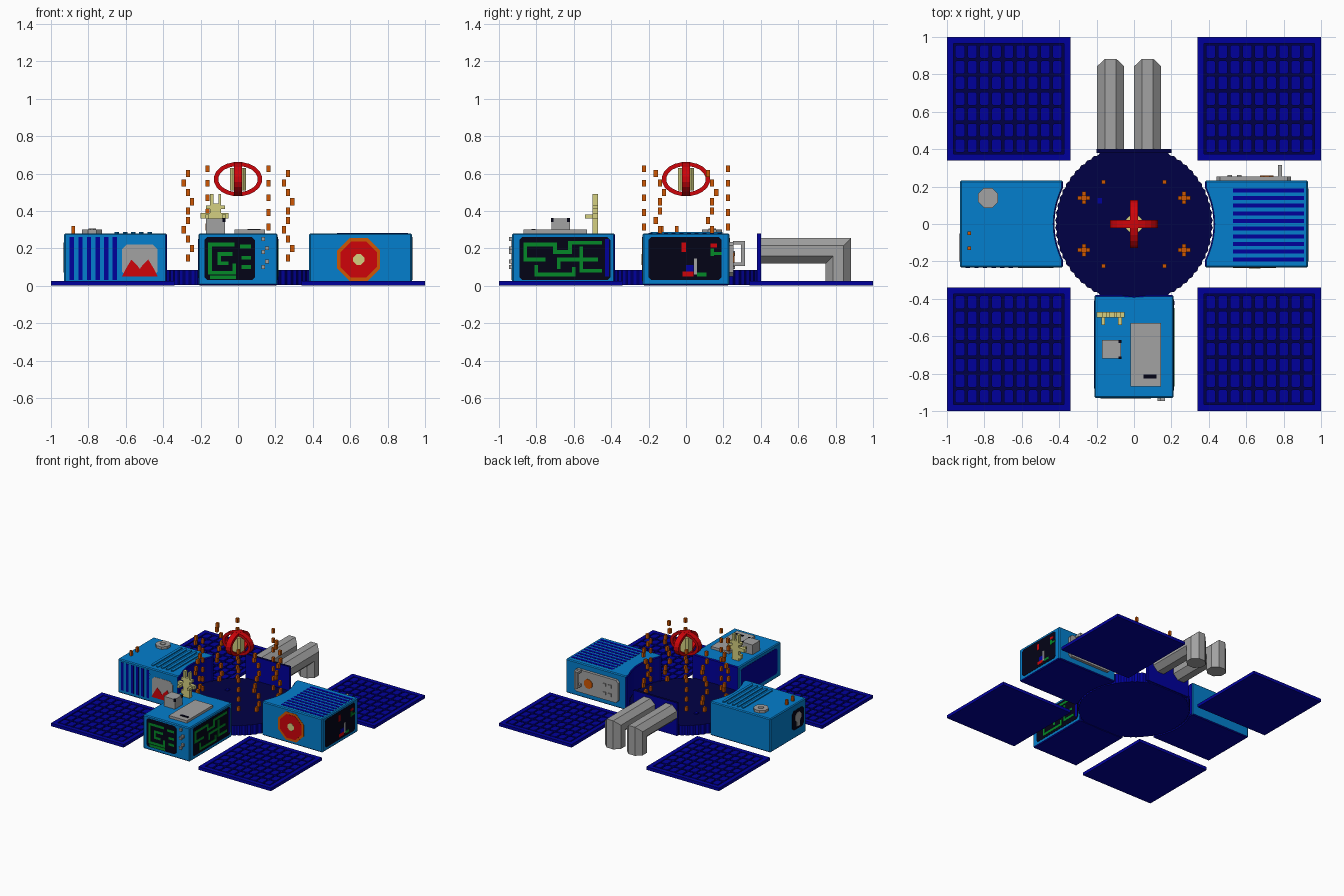
import bpy, bmesh, math
from mathutils import Vector

if "Cube" in bpy.data.objects:
    bpy.data.objects.remove(bpy.data.objects["Cube"])


def material(name, *rgb):
    m = bpy.data.materials.new(name)
    m.use_nodes = True
    m.diffuse_color = (*rgb, 1)
    m.node_tree.nodes["Principled BSDF"].inputs["Base Color"].default_value = (*rgb, 1)
    return m


SKY = material("light blue", .001, .21, .61)
BLUE = material("deep blue", 0, 0, .33)
NAVY = material("navy", 0, 0, .06)
GRAY = material("gray", .36, .36, .36)
RED = material("red", .62, .001, .003)
ORANGE = material("orange", .62, .095, .001)
TAN = material("tan", .66, .63, .22)
GREEN = material("green", .001, .25, .02)
BLACK = material("black", .001, .001, .008)


def finish(name, bm, *mats, rule=None):
    bmesh.ops.recalc_face_normals(bm, faces=bm.faces)
    if rule:
        for f in bm.faces:
            f.material_index = rule(f)
    mesh = bpy.data.meshes.new(name)
    bm.to_mesh(mesh)
    bm.free()
    for m in mats:
        mesh.materials.append(m)
    ob = bpy.data.objects.new(name, mesh)
    bpy.context.collection.objects.link(ob)
    return ob


def prism(name, axis, a, b, polys, *mats, rule=None):
    """Extrude 2D outlines along an axis between a and b."""
    place = {"x": lambda u, v, t: (t, u, v), "y": lambda u, v, t: (u, t, v),
             "z": lambda u, v, t: (u, v, t)}[axis]
    bm = bmesh.new()
    for poly in polys:
        low = [bm.verts.new(place(u, v, a)) for u, v in poly]
        high = [bm.verts.new(place(u, v, b)) for u, v in poly]
        bm.faces.new(low)
        bm.faces.new(high)
        n = len(poly)
        for i in range(n):
            j = (i + 1) % n
            bm.faces.new((low[i], low[j], high[j], high[i]))
    return finish(name, bm, *mats, rule=rule)


def rect(u0, u1, v0, v1, c=0):
    """Rectangle outline, with cut corners when c is given."""
    if not c:
        return [(u0, v0), (u1, v0), (u1, v1), (u0, v1)]
    return [(u0 + c, v0), (u1 - c, v0), (u1, v0 + c), (u1, v1 - c),
            (u1 - c, v1), (u0 + c, v1), (u0, v1 - c), (u0, v0 + c)]


def ngon(u, v, ru, rv, n=8):
    return [(u + ru * math.cos(math.tau * (i + .5) / n),
             v + rv * math.sin(math.tau * (i + .5) / n)) for i in range(n)]


def strokes(segs, w=.01):
    return [rect(min(a, c) - w, max(a, c) + w, min(b, d) - w, max(b, d) + w)
            for a, b, c, d in segs]


def box(name, x0, x1, y0, y1, z0, z1, *mats, rule=None):
    return prism(name, "z", z0, z1, [rect(x0, x1, y0, y1)], *mats, rule=rule)


def faces_up(f):
    return int(f.normal.z > .5)


# Four solar panels: blue tray with navy floor, raised blue frame and cells
for sx, sn in ((-1, "right"), (1, "left")):
    for sy, yn in ((-1, "front"), (1, "back")):
        tag = f"solar_panel_{yn}_{sn}"
        cx, cy, h = .67 * sx, .67 * sy, .33
        box(tag + "_tray", cx - h, cx + h, cy - h, cy + h, 0, .006, BLUE, NAVY, rule=faces_up)
        t = .035
        polys = [rect(cx - h, cx - h + t, cy - h, cy + h), rect(cx + h - t, cx + h, cy - h, cy + h),
                 rect(cx - h + t, cx + h - t, cy - h, cy - h + t),
                 rect(cx - h + t, cx + h - t, cy + h - t, cy + h)]
        for i in range(9):
            for j in range(7):
                u, v = cx + (i - 4) * .065, cy + (j - 3) * .084
                polys.append(rect(u - .026, u + .026, v - .036, v + .036, .009))
        prism(tag + "_cells", "z", .006, .025, polys, BLUE)

# Ribbed central disc with navy deck, flattened at front and back
rim = []
for i in range(128):
    r = .422 if i % 2 else .414
    a = math.tau * i / 128
    rim.append((r * math.cos(a), max(-.385, min(.39, r * math.sin(a)))))
prism("central_deck", "z", .004, .085, [rim], BLUE, NAVY, rule=faces_up)
box("deck_light", -.195, -.17, .11, .14, .085, .093, BLUE)
box("pipe_wall", -.2, .2, .38, .4, .01, .28, BLUE, NAVY, rule=faces_up)


# Three cabin modules with blue undersides and inner walls following the disc
def module(name, direction, half, radius):
    d = Vector(direction)
    side = Vector((-d.y, d.x))
    outline = [(.93, -half), (.93, half)]
    for i in range(13):
        t = half * (1 - i / 6)
        outline.append((max(.38, math.sqrt(radius ** 2 - t * t)), t))
    pts = [tuple(d * u + side * v) for u, v in outline]
    ob = prism(name, "z", .002, .28, [pts], SKY, BLUE, rule=lambda f: int(
        f.normal.z < -.5 or f.normal.xy.dot(d) < -.3))
    mod = ob.modifiers.new("soft_edges", "BEVEL")
    mod.width, mod.segments, mod.angle_limit = .007, 1, math.radians(50)


module("front_module", (0, -1), .212, .385)
module("left_module", (1, 0), .232, .425)
module("right_module", (-1, 0), .232, .425)

# Front module: screens with circuits
prism("front_screen", "y", -.932, -.93, [rect(-.18, .09, .03, .26, .015)], BLACK)
prism("front_circuit", "y", -.934, -.932, strokes([
    (-.15, .22, -.03, .22), (-.15, .22, -.15, .07), (-.15, .07, -.02, .07), (-.02, .07, -.02, .11),
    (-.1, .12, -.1, .17), (-.1, .17, -.04, .17), (-.1, .12, -.06, .12), (-.14, .045, -.02, .045),
    (.02, .21, .06, .21), (.03, .15, .06, .15), (.03, .1, .06, .1)]), GREEN)
prism("side_screen", "x", .212, .214, [rect(-.89, -.405, .03, .26, .015)], BLACK)
prism("side_circuit", "x", .214, .216, strokes([
    (-.86, .22, -.7, .22), (-.86, .22, -.86, .14), (-.86, .14, -.76, .14), (-.8, .06, -.6, .06),
    (-.8, .06, -.8, .1), (-.7, .22, -.7, .18), (-.7, .18, -.62, .18), (-.62, .18, -.62, .23),
    (-.62, .23, -.46, .23), (-.68, .1, -.68, .14), (-.68, .14, -.48, .14), (-.56, .08, -.56, .2),
    (-.56, .08, -.46, .08), (-.6, .06, -.6, .09)]), GREEN)
prism("side_screen_strip", "x", .214, .216, [rect(-.432, -.412, .05, .25)], BLUE)
prism("side_blue_panel", "x", -.214, -.212, [rect(-.88, -.41, .04, .25, .015)], BLUE)
knobs = [rect(u - .01, u + .01, z - .01, z + .01)
         for u, z in ((.135, .25), (.135, .1), (.135, .18), (.155, .2), (.155, .13))]
prism("front_knobs", "y", -.947, -.93, knobs, GRAY)

# Front module roof equipment
box("roof_hatch", -.02, .145, -.87, -.53, .28, .3, GRAY)
box("hatch_slot", .05, .12, -.825, -.805, .3, .304, BLACK)
box("roof_unit", -.17, -.07, -.72, -.62, .28, .36, GRAY)
for y in (-.722, -.635):
    box("roof_unit_light", -.082, -.066, y, y + .014, .34, .362, BLACK)
prism("roof_antenna", "y", -.5, -.47, [
    rect(-.15, -.09, .28, .44), rect(-.2, -.15, .36, .39), rect(-.09, -.05, .36, .39),
    rect(-.15, -.13, .44, .49), rect(-.105, -.09, .44, .49), rect(-.17, -.15, .3, .33),
    rect(-.09, -.07, .41, .43), rect(-.17, -.15, .41, .43)], TAN)
prism("antenna_tips", "y", -.54, -.5, [rect(-.175, -.155, .36, .38),
                                       rect(-.085, -.065, .36, .38)], TAN)

# Left module: target, display, louvres and rear console
for name, r, y, mat in (("target_rim", .125, -.234, ORANGE), ("target_face", .105, -.236, RED)):
    prism(name, "y", y, -.23, [ngon(.645, .14, r, r)], mat)
prism("target_star", "y", -.238, -.236, [rect(.615, .675, .11, .17, .02)], TAN)
prism("left_display", "x", .93, .932, [rect(-.2, .19, .03, .26, .015)], BLACK)
for name, polys, mat in (
        ("display_red", [rect(-.025, 0, .18, .23), rect(-.02, .04, .05, .075),
                         rect(.13, .165, .205, .225)], RED),
        ("display_blue", [rect(0, .04, .075, .11)], BLUE),
        ("display_gray", [rect(.043, .06, .06, .145)], GRAY),
        ("display_green", [rect(.06, .11, .05, .07), rect(.13, .15, .16, .2),
                           rect(.15, .19, .165, .18)], GREEN)):
    prism(name, "x", .932, .934, polys, mat)
prism("roof_louvres", "z", .28, .282,
      [rect(.53, .91, -.2 + i * .041, -.178 + i * .041) for i in range(10)], BLUE)
prism("rear_console", "y", .23, .255, [rect(.44, .84, .05, .235, .02)], GRAY)
prism("console_dial", "y", .255, .259, [ngon(.71, .14, .04, .04)], ORANGE)
prism("console_buttons", "y", .255, .262, [
    rect(u, u + .025, z, z + .025) for u in (.5, .55) for z in (.09, .16)], GRAY)
prism("console_handle", "x", .77, .79, [rect(.25, .315, .22, .24), rect(.25, .315, .105, .125),
                                        rect(.295, .315, .125, .22)], GRAY)

# Right module: vents, hatch, display and porthole
prism("side_vents", "y", -.234, -.23,
      [rect(-.9 + i * .046, -.877 + i * .046, .03, .26) for i in range(6)], BLUE)
prism("right_screen", "y", -.232, -.23, [rect(-.64, -.41, .03, .26, .015)], BLACK)
prism("screen_face", "y", -.234, -.232, [rect(-.62, -.43, .05, .22, .025)], GRAY)
prism("screen_peaks", "y", -.236, -.234, [[
    (-.62, .05), (-.43, .05), (-.45, .09), (-.48, .14), (-.51, .11), (-.525, .09),
    (-.54, .11), (-.57, .14), (-.6, .09)]], RED)
prism("roof_ridges", "z", .28, .288,
      [rect(x, x + .024, -.19, .195, .009) for x in [-.66 + i * .044 for i in range(5)]], SKY)
prism("roof_dial", "z", .28, .3, [ngon(-.78, .14, .058, .058)], GRAY)
prism("roof_dial_cap", "z", .3, .305, [ngon(-.78, .14, .022, .022)], GRAY)
for y in (-.05, -.13):
    box("roof_post", -.89, -.872, y - .009, y + .009, .28, .32, ORANGE)
prism("porthole", "x", -.932, -.93, [rect(-.2, -.05, .07, .23, .02)], BLACK)
prism("porthole_lamp", "x", -.934, -.932, [ngon(-.125, .165, .042, .042),
                                           rect(-.145, -.105, .09, .13)], GRAY)

# Two bent exhaust pipes with a mitred corner
for cx in (-.125, .073):
    bm = bmesh.new()
    rings = [[], [], []]
    for u, v in ngon(0, 0, .078, .074):
        rings[0].append(bm.verts.new((cx + u, .39, .186 + v)))
        rings[1].append(bm.verts.new((cx + u, .815 + v, .186 + v)))
        rings[2].append(bm.verts.new((cx + u, .815 + v, .02)))
    for p, q in zip(rings, rings[1:]):
        for i in range(8):
            bm.faces.new((p[i], p[i - 1], q[i - 1], q[i]))
    bm.faces.new(rings[0])
    bm.faces.new(rings[2])
    finish("exhaust_pipe", bm, GRAY)

# Floating core inside two crossed rings
ring = []
outer, inner = ngon(0, .57, .13, .092, 20), ngon(0, .57, .106, .07, 20)
for i in range(20):
    ring.append([outer[i - 1], outer[i], inner[i], inner[i - 1]])
for axis in "xy":
    prism("core_ring_" + axis, axis, -.022, .022, ring, RED)
prism("core", "z", .51, .63, [rect(-.042, .042, -.042, .042, .015)], TAN)

# Rising sparks around the core
sway = [(0, 0), (.022, 0), (0, .022), (-.022, 0), (0, -.022)]
for sx in (-1, 1):
    for sy in (-1, 1):
        for i in range(10):
            x, y = .268 * sx + sway[i % 5][0], .14 * sy + sway[i % 5][1]
            z = .13 + i * .05
            box("spark", x - .011, x + .011, y - .011, y + .011, z, z + .038, ORANGE)
        for i in range(7):
            x, y, z = .163 * sx, .225 * sy, .14 + i * .078
            box("outer_spark", x - .01, x + .01, y - .01, y + .01, z, z + .036, ORANGE)
